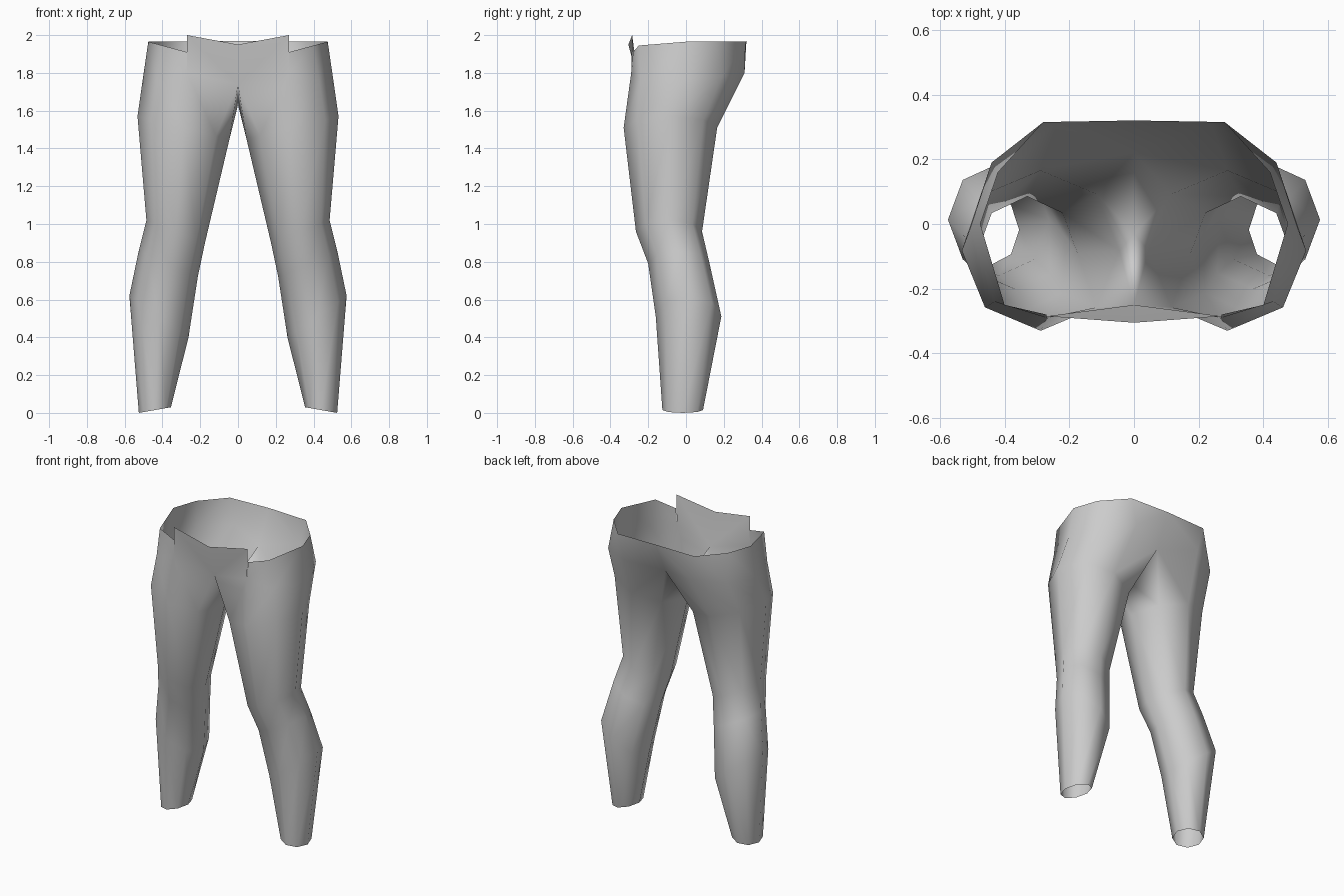
import bpy, bmesh, math

if "Cube" in bpy.data.objects:
    bpy.data.objects.remove(bpy.data.objects["Cube"])

grey = bpy.data.materials.new("grey cloth")
grey.diffuse_color = (0.6, 0.6, 0.6, 1)
grey.use_nodes = True
grey.node_tree.nodes["Principled BSDF"].inputs["Base Color"].default_value = grey.diffuse_color

# Leg rings: z inner, z outer, x inner, x outer, y front, y back
RINGS = [
    (0.03, 0.00, 0.355, 0.525, -0.125, 0.09),   # ankle
    (0.40, 0.62, 0.262, 0.575, -0.160, 0.187),  # calf
    (0.72, 0.86, 0.213, 0.525, -0.200, 0.125),  # below knee
    (0.90, 1.02, 0.175, 0.485, -0.265, 0.085),  # knee
    (1.45, 1.57, 0.045, 0.532, -0.330, 0.165),  # thigh
]
# Hip loop: crotch, centre front, front, front outer, outer, back outer, back, centre back
HIP = [(0, -0.03, 1.63), (0, -0.25, 1.74), (0.27, -0.29, 1.80), (0.43, -0.24, 1.76),
       (0.505, -0.01, 1.76), (0.44, 0.19, 1.78), (0.24, 0.31, 1.80), (0, 0.22, 1.76)]
# Waist loop: same columns without the crotch
WAIST = [(0, -0.305, 1.95), (0.27, -0.28, 1.91), (0.40, -0.25, 1.945), (0.475, 0, 1.965),
         (0.42, 0.16, 1.965), (0.28, 0.315, 1.965), (0, 0.32, 1.97)]
FLAP_CORNER = (0.27, -0.285, 2.0)

bm = bmesh.new()


def leg_ring(zi, zo, xi, xo, yf, yb):
    """Octagon from the inner side, round the front, to the back; z tilts across x."""
    ring = []
    for k in range(8):
        a = k * math.pi / 4
        u, v = -math.cos(a), -math.sin(a)
        ring.append(bm.verts.new(((xi + xo) / 2 + u * (xo - xi) / 2,
                                  (yf + yb) / 2 + v * (yb - yf) / 2,
                                  (zi + zo) / 2 + u * (zo - zi) / 2)))
    return ring


# Right leg, up to the hip loop
loops = [leg_ring(*r) for r in RINGS]
hip = [bm.verts.new(p) for p in HIP]
loops.append(hip)
for low, high in zip(loops, loops[1:]):
    for k in range(8):
        n = (k + 1) % 8
        bm.faces.new((low[k], low[n], high[n], high[k]))

# Pelvis, with the raised front flap split from the side panel
waist = [bm.verts.new(p) for p in WAIST]
flap = bm.verts.new(FLAP_CORNER)
for k in range(6):
    right = flap if k == 0 else waist[k + 1]
    bm.faces.new((hip[k + 1], hip[k + 2], right, waist[k]))

for f in bm.faces:
    f.smooth = True
mesh = bpy.data.meshes.new("trousers")
bm.to_mesh(mesh)
bm.free()
mesh.materials.append(grey)
trousers = bpy.data.objects.new("trousers", mesh)
bpy.context.collection.objects.link(trousers)

# Left half
mirror = trousers.modifiers.new("left half", 'MIRROR')
mirror.use_axis[0] = True
mirror.use_clip = True
mirror.merge_threshold = 0.001
